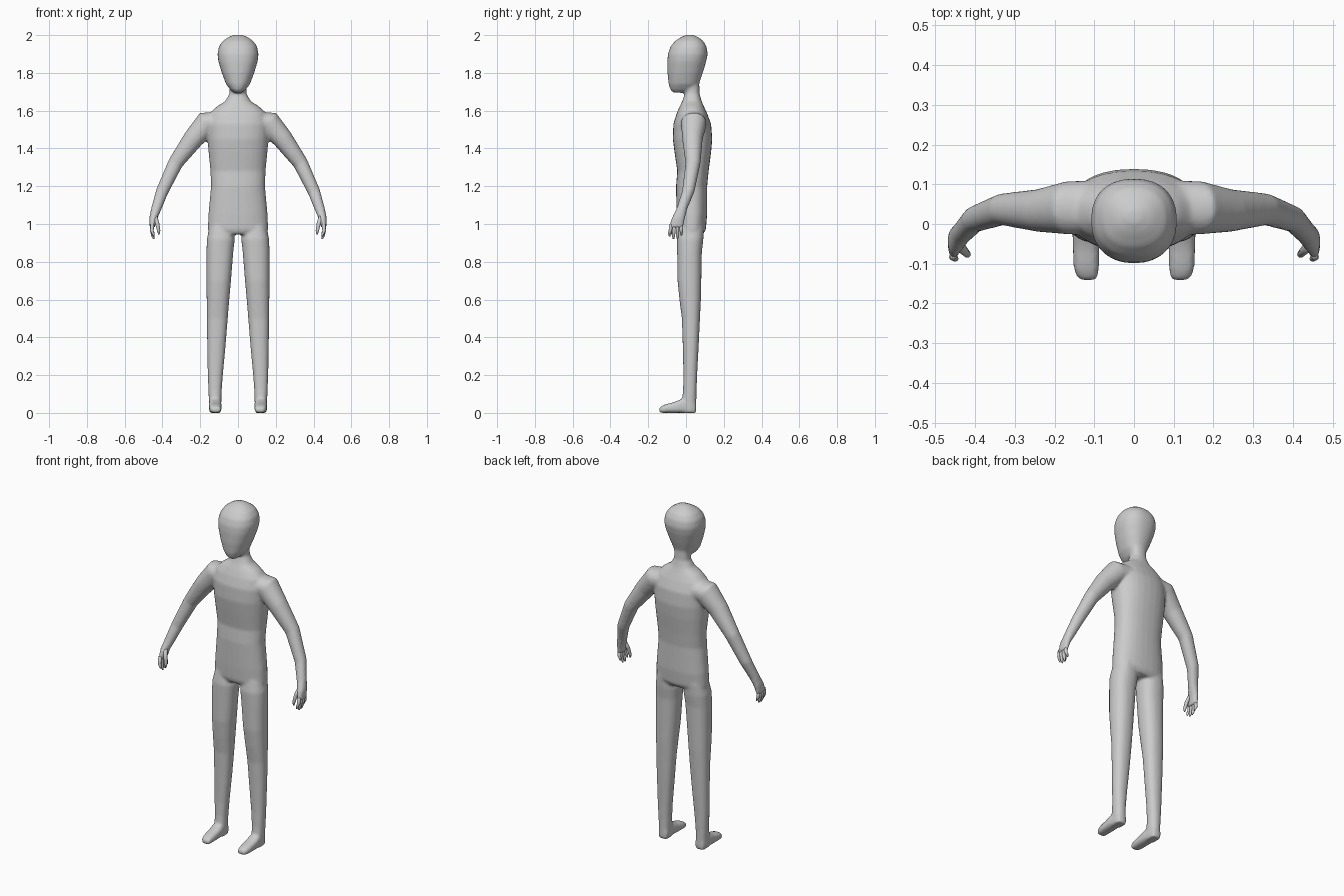
import bpy, bmesh, math
from mathutils import Vector

if "Cube" in bpy.data.objects:
    bpy.data.objects.remove(bpy.data.objects["Cube"])

grey = bpy.data.materials.new("plain grey")
grey.diffuse_color = (0.6, 0.6, 0.6, 1)
grey.use_nodes = True
grey.node_tree.nodes["Principled BSDF"].inputs["Base Color"].default_value = grey.diffuse_color
X, Y, Z = Vector((1, 0, 0)), Vector((0, 1, 0)), Vector((0, 0, 1))


def loft(bm, sections, power=2.3, n=28):
    """Skin closed rings; each section is (centre, u half-axis, v half-axis)."""
    def sup(t):
        return math.copysign(abs(t) ** (2 / power), t)
    rings = []
    for c, u, v in sections:
        angles = [2 * math.pi * i / n for i in range(n)]
        rings.append([bm.verts.new(c + u * sup(math.cos(a)) + v * sup(math.sin(a))) for a in angles])
    faces = []
    for a, b in zip(rings, rings[1:]):
        for i in range(n):
            j = (i + 1) % n
            faces.append(bm.faces.new((a[i], a[j], b[j], b[i])))
    faces.append(bm.faces.new(rings[0][::-1]))
    faces.append(bm.faces.new(rings[-1]))
    bmesh.ops.recalc_face_normals(bm, faces=faces)


def box_ring(x0, x1, y0, y1, z):
    """Horizontal ring from its x and y limits."""
    return (Vector(((x0 + x1) / 2, (y0 + y1) / 2, z)), X * (x1 - x0) / 2, Y * (y1 - y0) / 2)


def finish(bm, name):
    mesh = bpy.data.meshes.new(name)
    bm.to_mesh(mesh)
    bm.free()
    mesh.materials.append(grey)
    ob = bpy.data.objects.new(name, mesh)
    bpy.context.collection.objects.link(ob)
    mesh.shade_smooth()
    return ob


body = bmesh.new()

# Torso and neck: z, half width, front y, back y
torso = [(0.945, .12, -.035, .09), (0.97, .16, -.046, .105), (1.05, .157, -.05, .112),
         (1.2, .143, -.053, .112), (1.28, .146, -.046, .12), (1.38, .156, -.061, .133),
         (1.45, .162, -.07, .139), (1.53, .165, -.067, .133), (1.585, .15, -.05, .112),
         (1.62, .115, -.035, .096), (1.65, .068, -.02, .083), (1.69, .045, -.006, .072),
         (1.76, .045, 0, .07)]
loft(body, [box_ring(-w, w, f, b, z) for z, w, f, b in torso])

# Head, narrowing to the chin
head = [(1.695, .02, -.065, -.01), (1.71, .04, -.083, .045), (1.74, .063, -.092, .068),
        (1.80, .086, -.098, .089), (1.86, .104, -.099, .107), (1.90, .109, -.096, .115),
        (1.94, .101, -.082, .109), (1.97, .08, -.057, .091), (1.99, .05, -.025, .063),
        (2.002, .018, .003, .035)]
loft(body, [box_ring(-w, w, f, b, z) for z, w, f, b in head])

# Legs: z, inner x, outer x, front y, back y
leg = [(.99, .03, .15, -.035, .095), (.92, .017, .165, -.048, .092), (.85, .025, .167, -.047, .084),
       (.7, .037, .167, -.045, .081), (.6, .046, .166, -.035, .079), (.5, .054, .165, -.022, .074),
       (.35, .066, .163, -.017, .067), (.2, .08, .16, -.014, .059), (.12, .086, .157, -.016, .056),
       (.06, .088, .154, -.022, .055), (0, .09, .152, -.02, .055)]
# Feet: y, inner x, outer x, top z
foot = [(.05, .093, .148, .06), (-.02, .087, .155, .075), (-.06, .087, .154, .058),
        (-.11, .088, .152, .045), (-.13, .09, .146, .036), (-.142, .096, .135, .028)]
# Arms down to the palm: x, z, in-plane radius, centre y, y radius
arm = [(.09, 1.54, .055, .04, .07), (.167, 1.531, .067, .041, .067), (.238, 1.449, .054, .034, .054),
       (.331, 1.322, .040, .037, .040), (.402, 1.172, .033, .012, .033), (.433, 1.08, .027, -.022, .029),
       (.449, 1.03, .021, -.041, .036), (.455, .98, .014, -.053, .038)]

for s in (1, -1):
    loft(body, [box_ring(s * a, s * b, f, k, z) for z, a, b, f, k in leg])
    loft(body, [(Vector((s * (a + b) / 2, y, t / 2)), X * (b - a) / 2, Z * t / 2)
                for y, a, b, t in foot], 3)
    rings = []
    for i, (x, z, r, y, ry) in enumerate(arm):
        p, q = arm[max(i - 1, 0)], arm[min(i + 1, len(arm) - 1)]
        d = Vector((q[0] - p[0], 0, q[1] - p[1])).normalized()
        rings.append((Vector((s * x, y, z)), Vector((-s * d.z, 0, d.x)) * r, Y * ry))
    loft(body, rings, 2.1)

# Fuse the overlapping volumes into one soft skin
skin = finish(body, "body")
remesh = skin.modifiers.new("fuse", 'REMESH')
remesh.mode = 'VOXEL'
remesh.voxel_size = 0.008
remesh.use_smooth_shade = True
smooth = skin.modifiers.new("soften", 'SMOOTH')
smooth.factor = 0.5
smooth.iterations = 6
bpy.context.view_layer.objects.active = skin
skin.select_set(True)
for m in ("fuse", "soften"):
    bpy.ops.object.modifier_apply(modifier=m)
if not skin.data.materials:
    skin.data.materials.append(grey)
skin.data.shade_smooth()

# Fingers and thumb: start y, tip y, tip z
fingers = [(-.079, -.087, .935), (-.062, -.066, .92), (-.045, -.045, .922), (-.027, -.024, .94)]
for s, side in ((1, "left"), (-1, "right")):
    bm = bmesh.new()
    paths = [[(.454, y0, 1.0, .010), (.456, (y0 + y1) / 2, .965, .0095),
              (.450, y1, tip + .015, .008), (.446, y1, tip, .004)] for y0, y1, tip in fingers]
    paths.append([(.441, -.052, 1.045, .013), (.428, -.068, 1.005, .011),
                  (.420, -.076, .965, .009), (.419, -.077, .945, .004)])
    for path in paths:
        loft(bm, [(Vector((s * x, y, z)), X * r, Y * r) for x, y, z, r in path], 2, 10)
    finish(bm, side + "_fingers")
